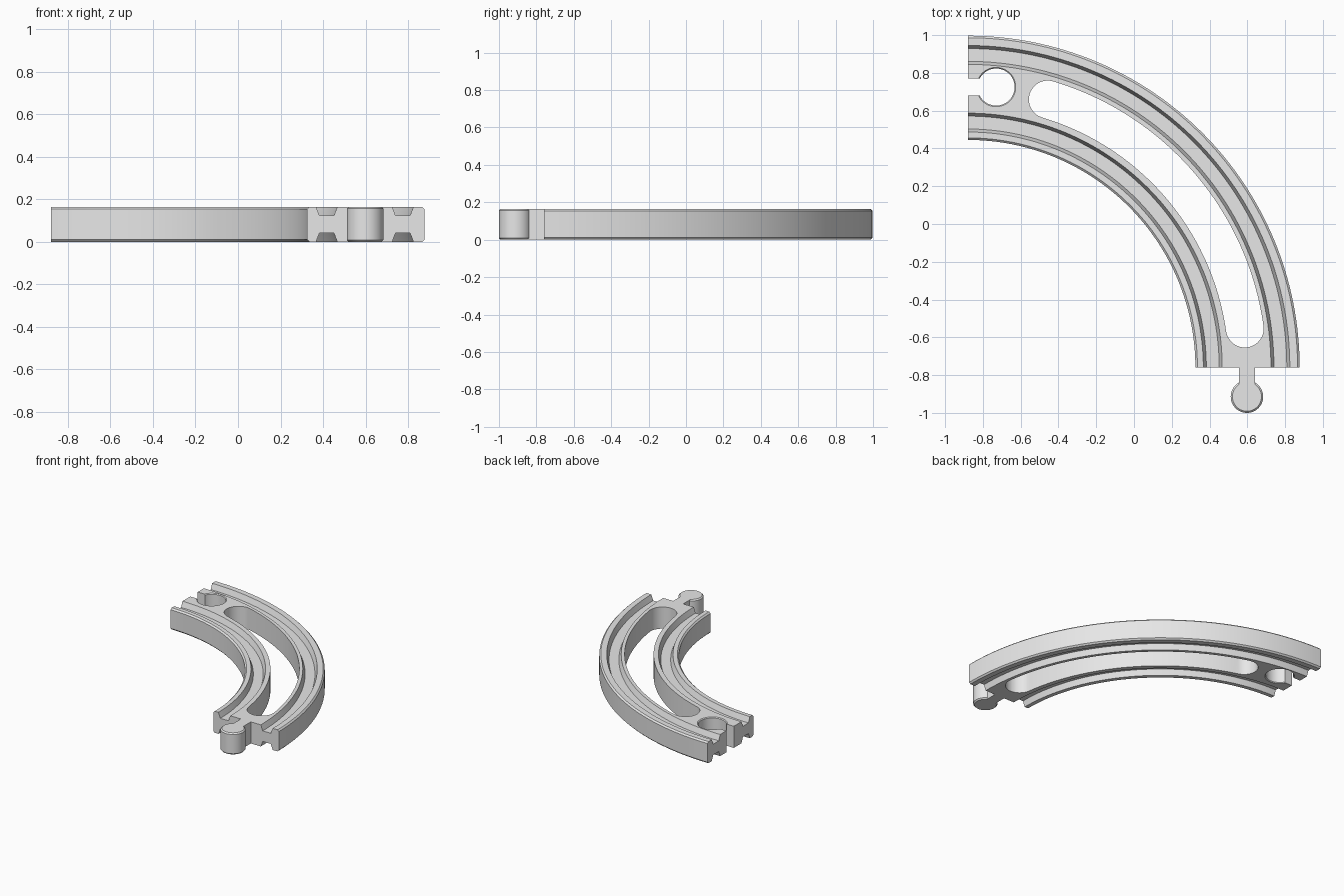
import bpy
import bmesh
from math import sin, cos, radians, pi

cube = bpy.data.objects.get("Cube")
if cube:
    bpy.data.objects.remove(cube, do_unlink=True)

CX, CY = -0.88, -0.76          # centre of the bend
R_IN, R_OUT, R_MID = 1.205, 1.757, 1.481
H, CHAMFER = 0.165, 0.011

grey = bpy.data.materials.new("light grey")
grey.use_nodes = True
grey.diffuse_color = (0.8, 0.8, 0.8, 1)
grey.node_tree.nodes["Principled BSDF"].inputs["Base Color"].default_value = (0.8, 0.8, 0.8, 1)


def loft(name, rings):
    """Closed solid joining equal-length rings of points, capped at both ends."""
    bm = bmesh.new()
    loops = [[bm.verts.new(p) for p in ring] for ring in rings]
    n = len(loops[0])
    for a, b in zip(loops, loops[1:]):
        for i in range(n):
            j = (i + 1) % n
            bm.faces.new((a[i], a[j], b[j], b[i]))
    bm.faces.new(loops[0])
    bm.faces.new(loops[-1])
    bmesh.ops.recalc_face_normals(bm, faces=bm.faces)
    mesh = bpy.data.meshes.new(name)
    bm.to_mesh(mesh)
    bm.free()
    mesh.materials.append(grey)
    obj = bpy.data.objects.new(name, mesh)
    bpy.context.collection.objects.link(obj)
    return obj


def prism(name, outline, z0, z1):
    return loft(name, [[(x, y, z) for x, y in outline] for z in (z0, z1)])


def box(name, x0, x1, y0, y1, z0, z1):
    return prism(name, [(x0, y0), (x1, y0), (x1, y1), (x0, y1)], z0, z1)


def turned(name, x, y, profile, n=48):
    return loft(name, [[(x + r * cos(2 * pi * i / n), y + r * sin(2 * pi * i / n), z)
                        for i in range(n)] for r, z in profile])


def arc(x, y, r, start, end, n):
    steps = [radians(start + (end - start) * i / n) for i in range(n + 1)]
    return [(x + r * cos(a), y + r * sin(a)) for a in steps]


def shade(obj):
    bpy.ops.object.select_all(action='DESELECT')
    obj.select_set(True)
    bpy.context.view_layer.objects.active = obj
    bpy.ops.object.shade_smooth_by_angle(angle=radians(30))


# Track cross-section: chamfered edges, two wheel grooves on each side
top = [(R_IN, H - CHAMFER), (R_IN + CHAMFER, H)]
for left in (1.247, 1.605):
    top += [(left, H), (left + 0.016, H - 0.042), (left + 0.084, H - 0.042), (left + 0.1, H)]
top += [(R_OUT - CHAMFER, H), (R_OUT, H - CHAMFER)]
section = top + [(r, H - z) for r, z in reversed(top)]

# Sweep it through a quarter turn
SEGMENTS = 64
track = loft("curved_track", [
    [(CX + r * cos(a), CY + r * sin(a), z) for r, z in section]
    for a in (pi / 2 * i / SEGMENTS for i in range(SEGMENTS + 1))])

# Long rounded slot between the grooves
A0, A1, W = 8, 73.4, 0.1


def slot_cap(angle, start):
    a = radians(angle)
    return arc(CX + R_MID * cos(a), CY + R_MID * sin(a), W, start, start + 180, 16)


slot = arc(CX, CY, R_MID + W, A0, A1, 48) + slot_cap(A1, A1)[1:-1]
slot += arc(CX, CY, R_MID - W, A1, A0, 48) + slot_cap(A0, A0 + 180)[1:-1]

# Socket hole with chamfered rims, and its open mouth
HX, HY = -0.73, 0.725
cutters = [
    prism("slot_cutter", slot, -0.1, H + 0.1),
    turned("socket_cutter", HX, HY,
           [(0.114, -0.01), (0.098, 0.006), (0.098, H - 0.006), (0.114, H + 0.01)]),
    box("mouth_cutter", -1.0, HX, HY - 0.045, HY + 0.045, -0.1, H + 0.1),
]
for cutter in cutters:
    cut = track.modifiers.new(cutter.name, 'BOOLEAN')
    cut.operation = 'DIFFERENCE'
    cut.solver = 'EXACT'
    cut.object = cutter
    bpy.context.view_layer.objects.active = track
    bpy.ops.object.modifier_apply(modifier=cut.name)
    bpy.data.objects.remove(cutter, do_unlink=True)
shade(track)

# Connector neck and round peg
PX, PY, PR = 0.598, -0.914, 0.086
box("connector_neck", PX - 0.042, PX + 0.042, PY + 0.06, CY, 0, H)
peg = turned("connector_peg", PX, PY,
             [(PR - 0.009, 0), (PR, 0.009), (PR, H - 0.009), (PR - 0.009, H)])
shade(peg)
